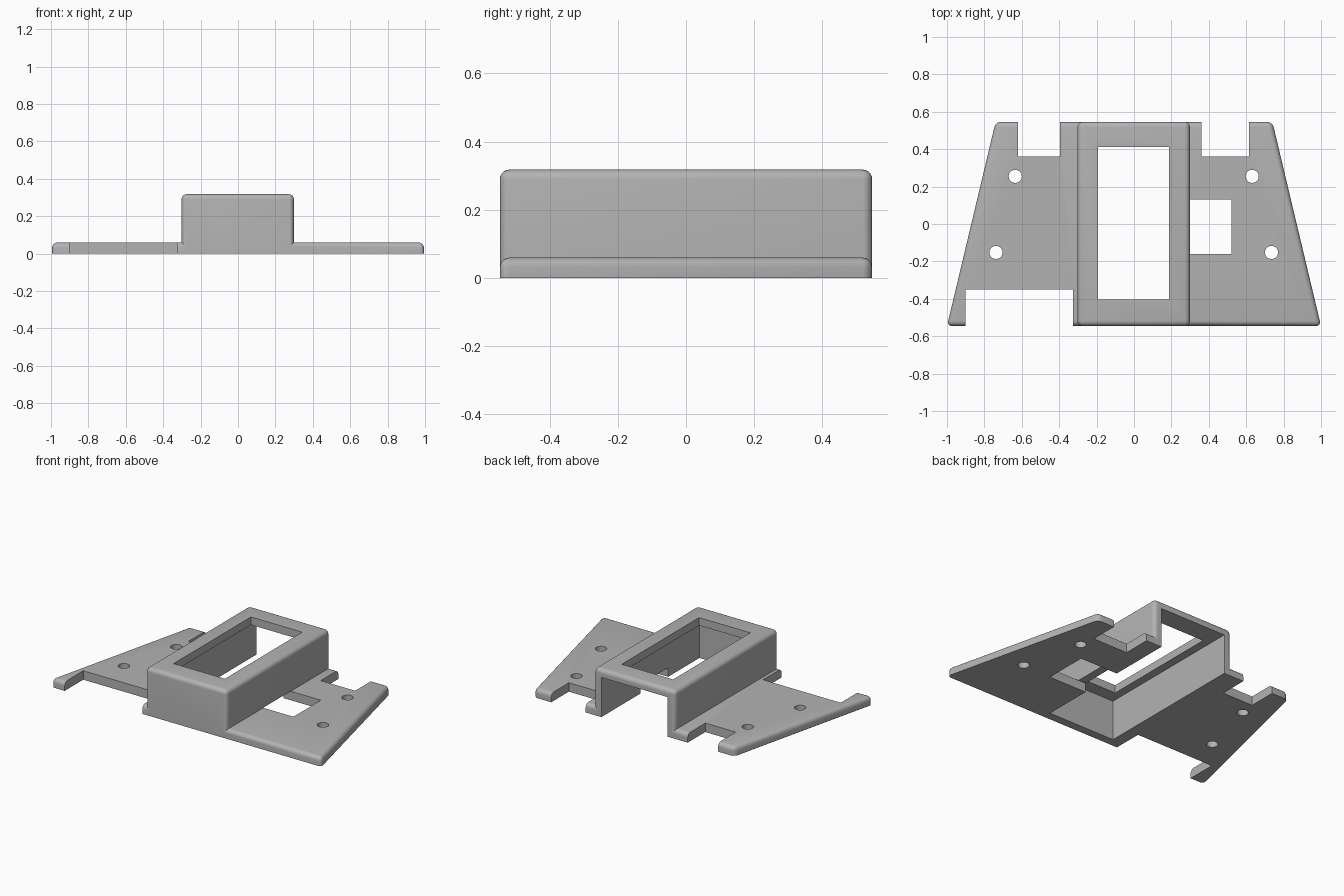
import bpy, bmesh, math

if "Cube" in bpy.data.objects:
    bpy.data.objects.remove(bpy.data.objects["Cube"])

grey = bpy.data.materials.new("plain grey")
grey.diffuse_color = (0.45, 0.45, 0.45, 1)
grey.use_nodes = True
grey.node_tree.nodes["Principled BSDF"].inputs["Base Color"].default_value = grey.diffuse_color


def prism(name, pts, z0, z1, radius=0):
    """Extrude an outline; optionally round every edge except the bottom ones."""
    bm = bmesh.new()
    face = bm.faces.new([bm.verts.new((x, y, z0)) for x, y in pts])
    top = bmesh.ops.extrude_face_region(bm, geom=[face])["geom"]
    for v in top:
        if isinstance(v, bmesh.types.BMVert):
            v.co.z = z1
    bmesh.ops.recalc_face_normals(bm, faces=bm.faces)
    if radius:
        edges = [e for e in bm.edges if max(v.co.z for v in e.verts) > z0 + 1e-4]
        bmesh.ops.bevel(bm, geom=edges, offset=radius, segments=5, profile=0.5,
                        affect='EDGES', clamp_overlap=True)
    me = bpy.data.meshes.new(name)
    bm.to_mesh(me)
    bm.free()
    me.materials.append(grey)
    ob = bpy.data.objects.new(name, me)
    bpy.context.collection.objects.link(ob)
    return ob


def rect(x0, x1, y0, y1):
    return [(x0, y0), (x1, y0), (x1, y1), (x0, y1)]


def circle(x, y, r, n=32):
    return [(x + r * math.cos(2 * math.pi * i / n),
             y + r * math.sin(2 * math.pi * i / n)) for i in range(n)]


def boolean(target, other, operation):
    other.hide_render = True
    mod = target.modifiers.new(operation, 'BOOLEAN')
    mod.operation, mod.object, mod.solver = operation, other, 'EXACT'
    bpy.context.view_layer.objects.active = target
    bpy.ops.object.modifier_apply(modifier=mod.name)
    bpy.data.objects.remove(other)


D = 0.546  # half depth

# Tapered base plate with rounded upper rim
bracket = prism("mounting_bracket", [(-1, -D), (1, -D), (0.74, D), (-0.74, D)],
                0, 0.06, 0.028)

# Edge notches and square port, cut through the plate
for x0, x1, y0, y1 in [(-0.62, -0.395, 0.36, 0.7), (0.36, 0.615, 0.36, 0.7),
                       (-0.9, -0.325, -0.7, -0.35)]:
    boolean(bracket, prism("notch_cutter", rect(x0, x1, y0, y1), -0.1, 0.2), 'DIFFERENCE')

# Screw holes
for x, y in [(-0.635, 0.255), (0.632, 0.255), (-0.738, -0.152), (0.735, -0.152)]:
    boolean(bracket, prism("hole_cutter", circle(x, y, 0.035), -0.1, 0.2), 'DIFFERENCE')

# Raised housing
boolean(bracket, prism("housing", rect(-0.302, 0.299, -D, D), 0, 0.318, 0.028), 'UNION')

# Hollow inside, open below and at the back
boolean(bracket, prism("hollow_cutter", rect(-0.247, 0.244, -0.49, 0.8), -0.1, 0.265), 'DIFFERENCE')

# Window in the housing top
boolean(bracket, prism("window_cutter", rect(-0.193, 0.187, -0.405, 0.412), 0.2, 0.5), 'DIFFERENCE')

# Square side port, passing under the housing wall
boolean(bracket, prism("port_cutter", rect(0.2, 0.522, -0.16, 0.13), -0.1, 0.0605), 'DIFFERENCE')

bpy.ops.object.select_all(action='DESELECT')
bracket.select_set(True)
bpy.context.view_layer.objects.active = bracket
bpy.ops.object.shade_smooth_by_angle(angle=math.radians(30))
